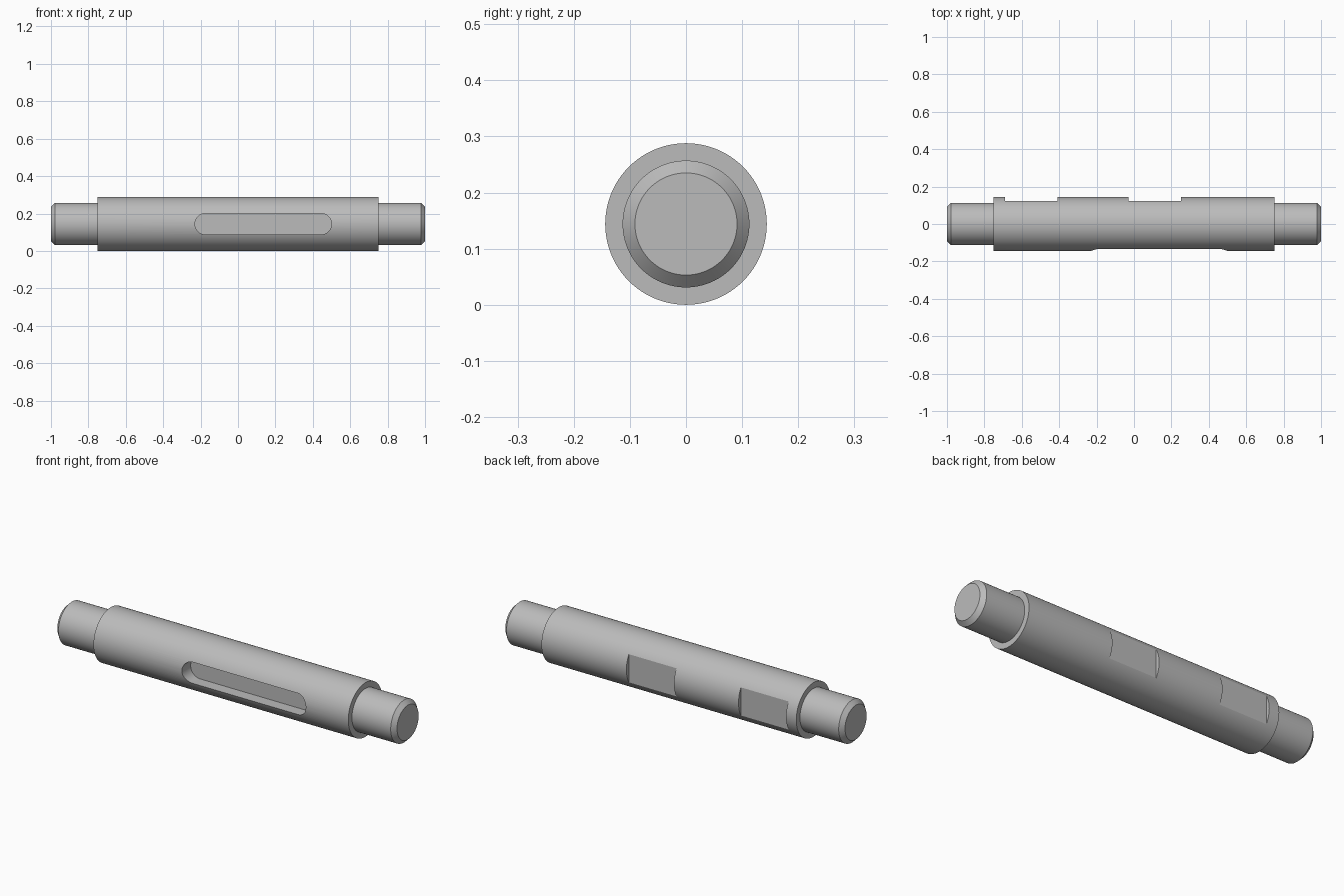
import bpy, bmesh, math
from mathutils import Matrix, Vector

if "Cube" in bpy.data.objects:
    bpy.data.objects.remove(bpy.data.objects["Cube"])

R = 0.144          # body radius, also the axis height
JOURNAL = 0.113    # radius of the stepped ends
SEGMENTS = 96

steel = bpy.data.materials.new("steel_grey")
steel.use_nodes = True
colour = (0.5, 0.5, 0.5, 1)
steel.diffuse_color = colour
steel.node_tree.nodes["Principled BSDF"].inputs["Base Color"].default_value = colour


def make_object(name, bm):
    bmesh.ops.recalc_face_normals(bm, faces=bm.faces)
    mesh = bpy.data.meshes.new(name)
    bm.to_mesh(mesh)
    bm.free()
    mesh.materials.append(steel)
    obj = bpy.data.objects.new(name, mesh)
    bpy.context.collection.objects.link(obj)
    return obj


def prism(name, outline, depth):
    """Extrude a closed outline along a direction."""
    bm = bmesh.new()
    face = bm.faces.new([bm.verts.new(p) for p in outline])
    grown = bmesh.ops.extrude_face_region(bm, geom=[face])["geom"]
    verts = [g for g in grown if isinstance(g, bmesh.types.BMVert)]
    bmesh.ops.translate(bm, verts=verts, vec=depth)
    return make_object(name, bm)


# Stepped shaft: half profile mirrored, then turned about the x axis
half = [(0.75, R), (0.75, JOURNAL), (0.978, JOURNAL), (1.0, 0.091)]
profile = [(-x, r) for x, r in reversed(half)] + half
bm = bmesh.new()
rings = []
for x, r in profile:
    ring = []
    for i in range(SEGMENTS):
        a = math.tau * i / SEGMENTS
        ring.append(bm.verts.new((x, r * math.cos(a), R + r * math.sin(a))))
    rings.append(ring)
for a, b in zip(rings, rings[1:]):
    for i in range(SEGMENTS):
        j = (i + 1) % SEGMENTS
        bm.faces.new((a[i], a[j], b[j], b[i]))
bm.faces.new(rings[0])
bm.faces.new(rings[-1])
shaft = make_object("shaft", bm)

# Round-ended keyway cutter on the front
KEY_R, STEPS = 0.0565, 24
outline = []
for centre, start in ((0.5 - KEY_R, -math.pi / 2), (-0.23 + KEY_R, math.pi / 2)):
    for i in range(STEPS + 1):
        a = start + math.pi * i / STEPS
        outline.append((centre + KEY_R * math.cos(a), -0.07, R + KEY_R * math.sin(a)))
cutters = [prism("keyway_cutter", outline, Vector((0, -0.2, 0)))]

# Flat cutters on the back
for name, x0, x1 in (("right_flat_cutter", -0.69, -0.41), ("middle_flat_cutter", -0.03, 0.25)):
    corners = [(x0, 0.123, -0.1), (x1, 0.123, -0.1), (x1, 0.123, 0.4), (x0, 0.123, 0.4)]
    cutters.append(prism(name, corners, Vector((0, 0.1, 0))))

# Cut, then remove the helpers
bpy.context.view_layer.objects.active = shaft
shaft.select_set(True)
for cutter in cutters:
    cutter.hide_render = True
    mod = shaft.modifiers.new(cutter.name, "BOOLEAN")
    mod.operation = "DIFFERENCE"
    mod.solver = "EXACT"
    mod.object = cutter
    bpy.ops.object.modifier_apply(modifier=mod.name)
for cutter in cutters:
    bpy.data.objects.remove(cutter)

bpy.ops.object.select_all(action="DESELECT")
shaft.select_set(True)
bpy.ops.object.shade_smooth_by_angle(angle=math.radians(25))
